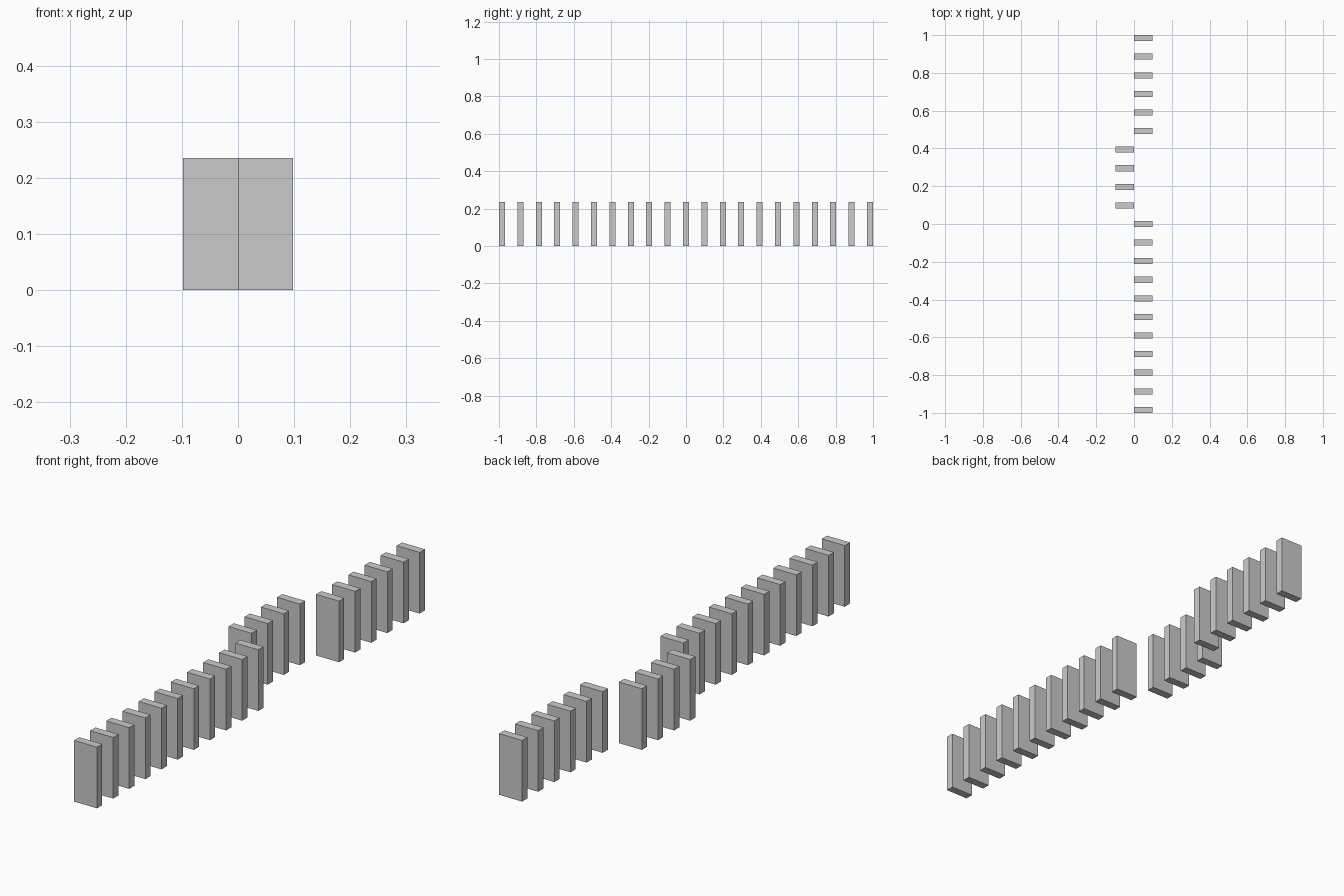
import bpy

if "Cube" in bpy.data.objects:
    bpy.data.objects.remove(bpy.data.objects["Cube"])

COUNT = 21
WIDTH, THICK, HEIGHT = 0.098, 0.032, 0.236
STEP = (2.0 - THICK) / (COUNT - 1)
SHIFTED = range(11, 15)  # slabs stepped over to the left


def add_slab(name, x, y):
    bpy.ops.mesh.primitive_cube_add(size=1, location=(x, y, HEIGHT / 2))
    slab = bpy.context.object
    slab.name = name
    slab.scale = (WIDTH, THICK, HEIGHT)
    bpy.ops.object.transform_apply(location=False, rotation=False, scale=True)


# Row of upright slabs, front to back
for i in range(COUNT):
    side = -1 if i in SHIFTED else 1
    add_slab(f"slab_{i + 1:02d}", side * WIDTH / 2, -1 + THICK / 2 + i * STEP)
